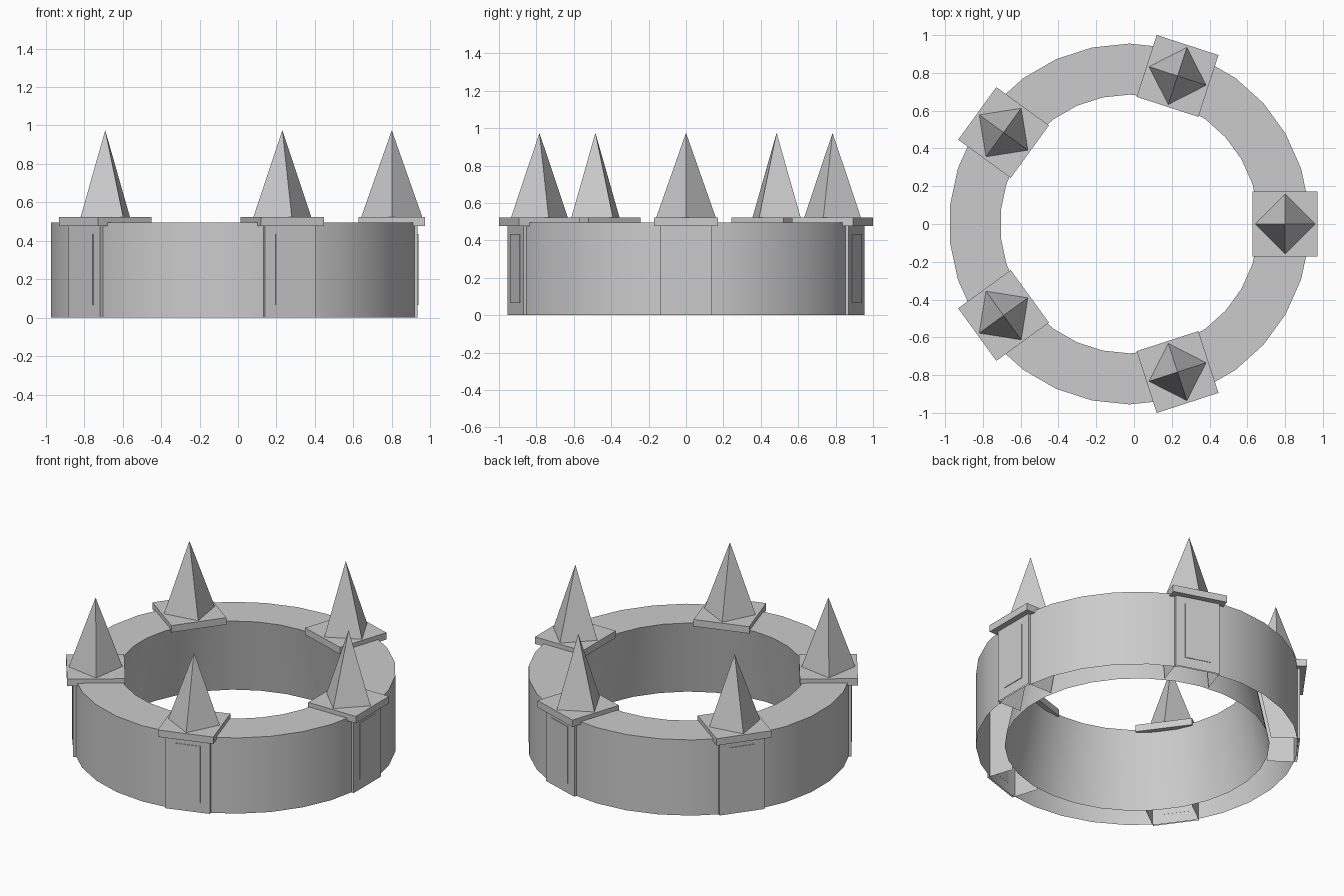
import bpy, bmesh
from math import cos, sin, radians, tau
from mathutils import Matrix, Vector

cube = bpy.data.objects.get("Cube")
if cube:
    bpy.data.objects.remove(cube, do_unlink=True)

grey = bpy.data.materials.new("plain grey")
grey.use_nodes = True
COLOUR = (0.6, 0.6, 0.6, 1)
grey.diffuse_color = COLOUR
grey.node_tree.nodes["Principled BSDF"].inputs["Base Color"].default_value = COLOUR

CENTRE = Matrix.Translation((-0.024, 0, 0))
SIDES = 30
SPIKES = 5
AXIS = 0.824          # distance of the spike axes from the ring centre
FACE = 0.959          # distance of the pillar fronts
HALF = 0.14           # half width of a pillar


def finish(name, bm, matrix):
    bmesh.ops.recalc_face_normals(bm, faces=bm.faces)
    mesh = bpy.data.meshes.new(name)
    bm.to_mesh(mesh)
    bm.free()
    mesh.materials.append(grey)
    obj = bpy.data.objects.new(name, mesh)
    bpy.context.collection.objects.link(obj)
    obj.matrix_world = matrix
    return obj


def box(name, lo, hi, matrix):
    bm = bmesh.new()
    lo, hi = Vector(lo), Vector(hi)
    place = Matrix.Translation((lo + hi) / 2) @ Matrix.Diagonal((hi - lo).to_4d())
    bmesh.ops.create_cube(bm, size=1, matrix=place)
    return finish(name, bm, matrix)


# Hollow band: outer wall, flat top and tapering inner wall, open underneath
profile = [(0.955, 0), (0.955, 0.495), (0.685, 0.495), (0.785, 0)]
bm = bmesh.new()
loops = []
for i in range(SIDES):
    a = (i + 0.5) * tau / SIDES
    loops.append([bm.verts.new((r * cos(a), r * sin(a), z)) for r, z in profile])
for i, here in enumerate(loops):
    there = loops[(i + 1) % SIDES]
    for k in range(len(profile) - 1):
        bm.faces.new((here[k], there[k], there[k + 1], here[k + 1]))
band = finish("band", bm, CENTRE)
# An open shell has no inside, so point the outer wall outward explicitly
bm = bmesh.new()
bm.from_mesh(band.data)
if any(f.normal.z < -0.9 for f in bm.faces):
    bmesh.ops.reverse_faces(bm, faces=bm.faces)
bm.to_mesh(band.data)
bm.free()
bpy.ops.object.select_all(action="DESELECT")
band.select_set(True)
bpy.context.view_layer.objects.active = band
bpy.ops.object.shade_smooth_by_angle(angle=radians(30))

for n in range(SPIKES):
    turn = CENTRE @ Matrix.Rotation(n * tau / SPIKES, 4, "Z")
    tag = f"_{n + 1}"

    # Pillar: front plate and two side plates reaching back to the inner wall
    bm = bmesh.new()
    rows = []
    for z, back in ((0, 0.785), (0.485, 0.69)):
        path = [(back, -HALF), (FACE, -HALF), (FACE, HALF), (back, HALF)]
        rows.append([bm.verts.new((x, y, z)) for x, y in path])
    low, high = rows
    for k in range(3):
        bm.faces.new((low[k], low[k + 1], high[k + 1], high[k]))
    finish("pillar" + tag, bm, turn)

    # Shallow panel on the pillar front
    box("panel" + tag, (FACE - 0.01, -0.08, 0.065), (FACE + 0.004, 0.08, 0.435), turn)

    # Square cap
    box("cap" + tag, (AXIS - 0.172, -0.172, 0.478), (AXIS + 0.172, 0.172, 0.523), turn)

    # Four-sided spike with its corners on the radial line
    bm = bmesh.new()
    bmesh.ops.create_cone(bm, cap_ends=True, segments=4, radius1=0.16, radius2=0,
                          depth=0.455, matrix=Matrix.Translation((AXIS, 0, 0.7475)))
    bmesh.ops.remove_doubles(bm, verts=bm.verts, dist=0.0001)
    finish("spike" + tag, bm, turn)
